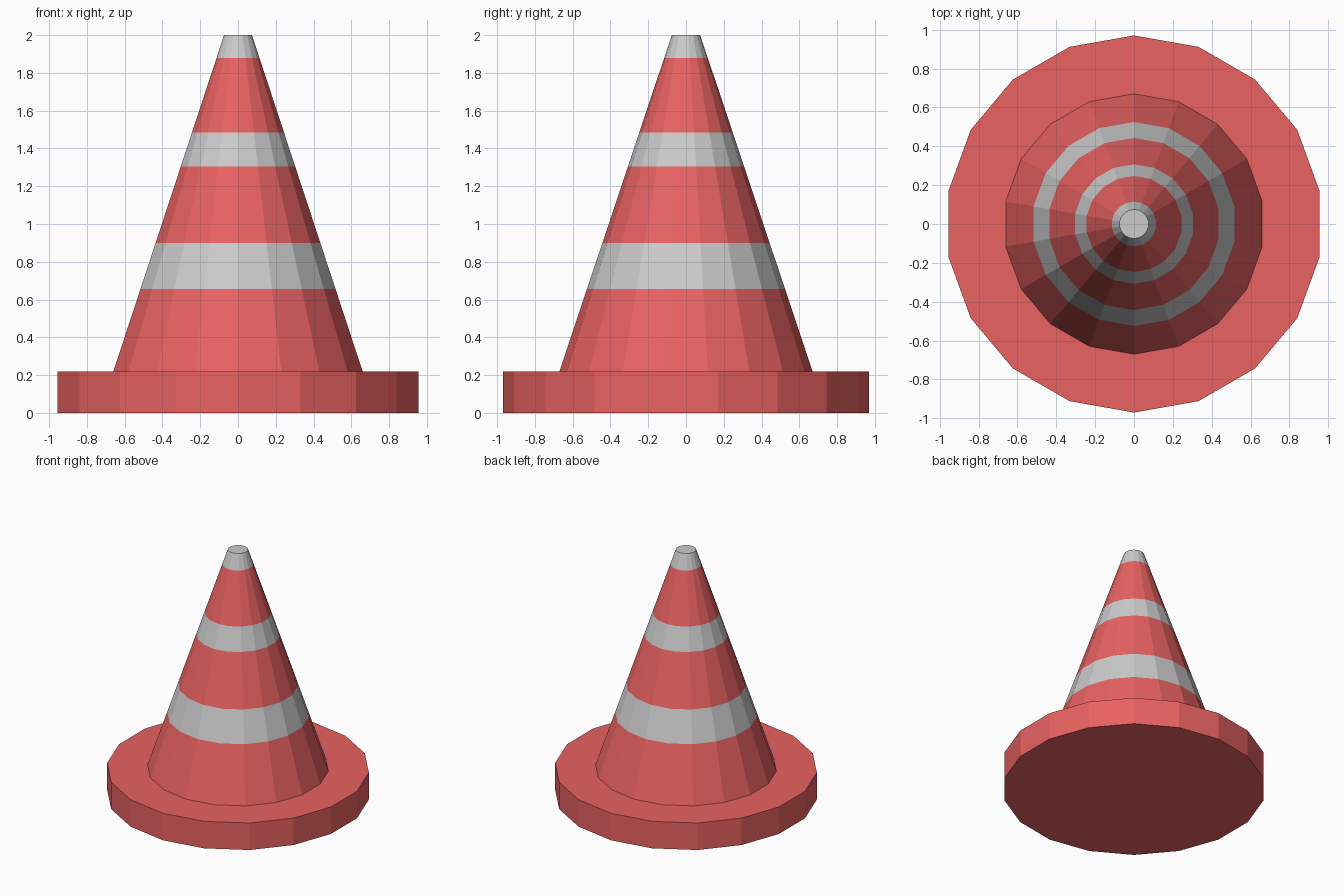
import bpy, bmesh, math

if "Cube" in bpy.data.objects:
    bpy.data.objects.remove(bpy.data.objects["Cube"])

SIDES = 18


def material(name, color):
    m = bpy.data.materials.new(name)
    m.diffuse_color = color
    m.use_nodes = True
    m.node_tree.nodes["Principled BSDF"].inputs["Base Color"].default_value = m.diffuse_color
    return m


red = material("red_plastic", (0.82, 0.122, 0.122, 1))
grey = material("grey_reflective", (0.78, 0.78, 0.78, 1))


def lathe(name, profile, bands, cap_bottom):
    """Stack 18-sided rings of (radius, z); bands gives the material per ring gap."""
    bm = bmesh.new()
    rings = []
    for r, z in profile:
        angles = [math.pi / 2 + i * math.tau / SIDES for i in range(SIDES)]
        rings.append([bm.verts.new((r * math.cos(a), r * math.sin(a), z)) for a in angles])
    for lower, upper, band in zip(rings, rings[1:], bands):
        for i in range(SIDES):
            j = (i + 1) % SIDES
            bm.faces.new((lower[i], lower[j], upper[j], upper[i])).material_index = band
    bm.faces.new(rings[-1]).material_index = bands[-1]
    if cap_bottom:
        bm.faces.new(rings[0][::-1]).material_index = bands[0]
    mesh = bpy.data.meshes.new(name)
    bm.to_mesh(mesh)
    bm.free()
    mesh.materials.append(red)
    mesh.materials.append(grey)
    obj = bpy.data.objects.new(name, mesh)
    bpy.context.collection.objects.link(obj)
    return obj


# Flat foot disc
BASE_TOP = 0.22
lathe("base", [(0.97, 0), (0.97, BASE_TOP)], [0], True)

# Straight tapering cone with alternating red and grey bands
R0, R1, TOP = 0.67, 0.075, 2.0
heights = [BASE_TOP, 0.655, 0.9, 1.305, 1.485, 1.88, TOP]
profile = [(R0 + (R1 - R0) * (z - BASE_TOP) / (TOP - BASE_TOP), z) for z in heights]
lathe("striped_cone", profile, [0, 1, 0, 1, 0, 1], False)
